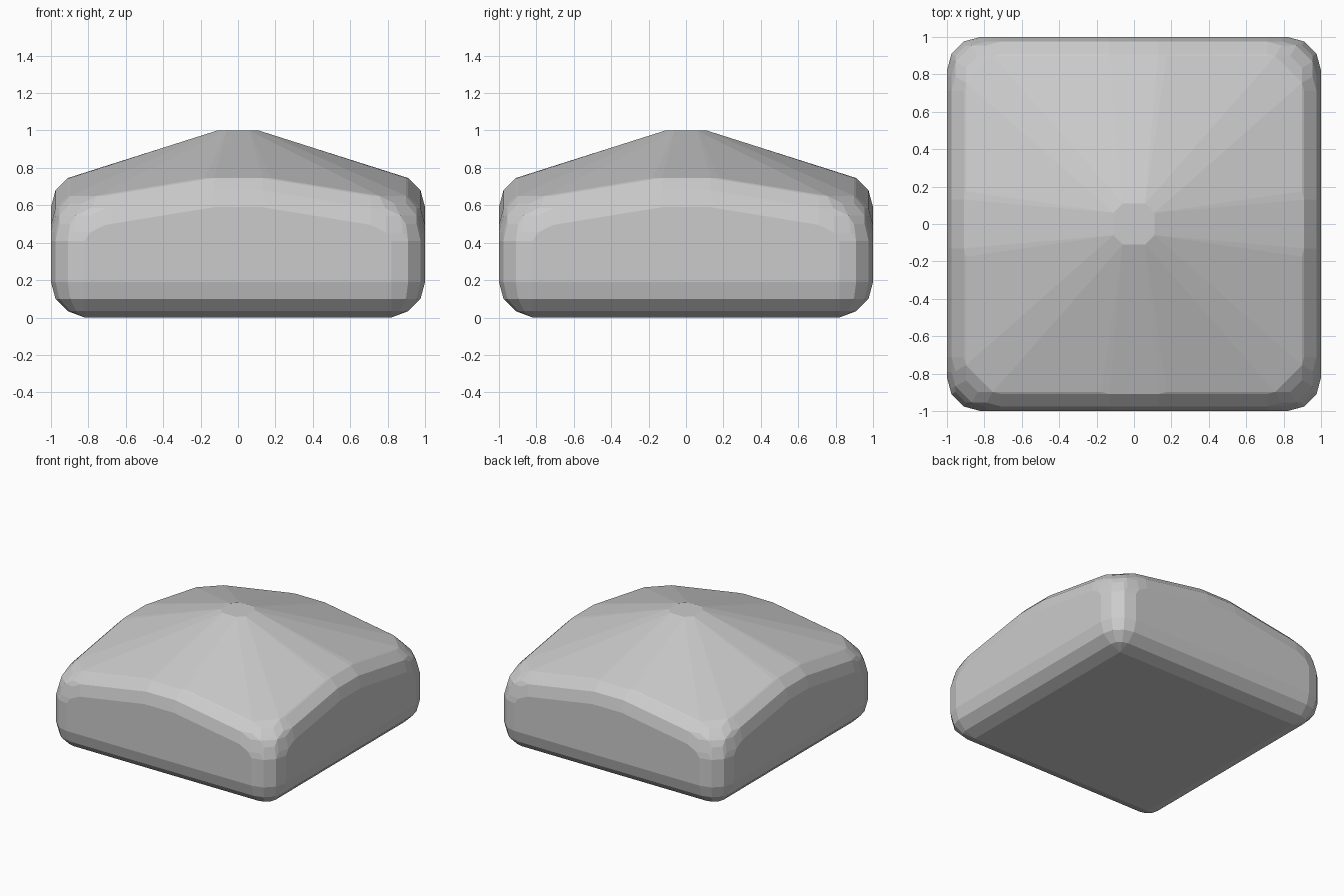
import bpy, bmesh
from math import sin, cos, pi, radians

if "Cube" in bpy.data.objects:
    bpy.data.objects.remove(bpy.data.objects["Cube"], do_unlink=True)

ROUND = 0.18
STEPS = 3          # facets per quarter turn of the rounding
EDGE = 0.82        # centre line of the rounded rim

# Centres of the rounding in one quadrant: bottom corner, top corner, rim bends, rim middles
centres = [
    (EDGE, EDGE, 0.19), (EDGE, EDGE, 0.41),
    (0.71, EDGE, 0.495), (EDGE, 0.71, 0.495),
    (0.79, EDGE, 0.455), (EDGE, 0.79, 0.455),
    (0.13, EDGE, 0.59), (EDGE, 0.13, 0.59),
]


def octant_points(centre):
    """Rounded outer octants, above and below the centre."""
    cx, cy, cz = centre
    for i in range(-STEPS, STEPS + 1):
        lat = i * pi / 2 / STEPS
        for j in range(STEPS + 1):
            lon = j * pi / 2 / STEPS
            yield (cx + ROUND * cos(lat) * cos(lon),
                   cy + ROUND * cos(lat) * sin(lon),
                   max(0, cz + ROUND * sin(lat)))


points = [p for c in centres for p in octant_points(c)]
# Flat bottom and the small clipped square on the peak
points += [(EDGE, EDGE, 0), (0.11, 0.06, 1), (0.06, 0.11, 1)]

# Mirror the quadrant and wrap it in one convex skin
bm = bmesh.new()
for sx in (-1, 1):
    for sy in (-1, 1):
        for x, y, z in points:
            bm.verts.new((x * sx, y * sy, z))
bmesh.ops.remove_doubles(bm, verts=bm.verts[:], dist=0.002)
bmesh.ops.convex_hull(bm, input=bm.verts[:])
bmesh.ops.delete(bm, geom=[v for v in bm.verts if not v.link_faces], context="VERTS")
bmesh.ops.dissolve_limit(bm, angle_limit=radians(1), verts=bm.verts[:], edges=bm.edges[:])
bmesh.ops.recalc_face_normals(bm, faces=bm.faces[:])

mesh = bpy.data.meshes.new("rounded_block")
bm.to_mesh(mesh)
bm.free()
block = bpy.data.objects.new("rounded_block", mesh)
bpy.context.collection.objects.link(block)

# Plain grey finish
grey = bpy.data.materials.new("light_grey")
grey.use_nodes = True
colour = (0.6, 0.6, 0.6, 1)
grey.diffuse_color = colour
grey.node_tree.nodes["Principled BSDF"].inputs["Base Color"].default_value = colour
mesh.materials.append(grey)
